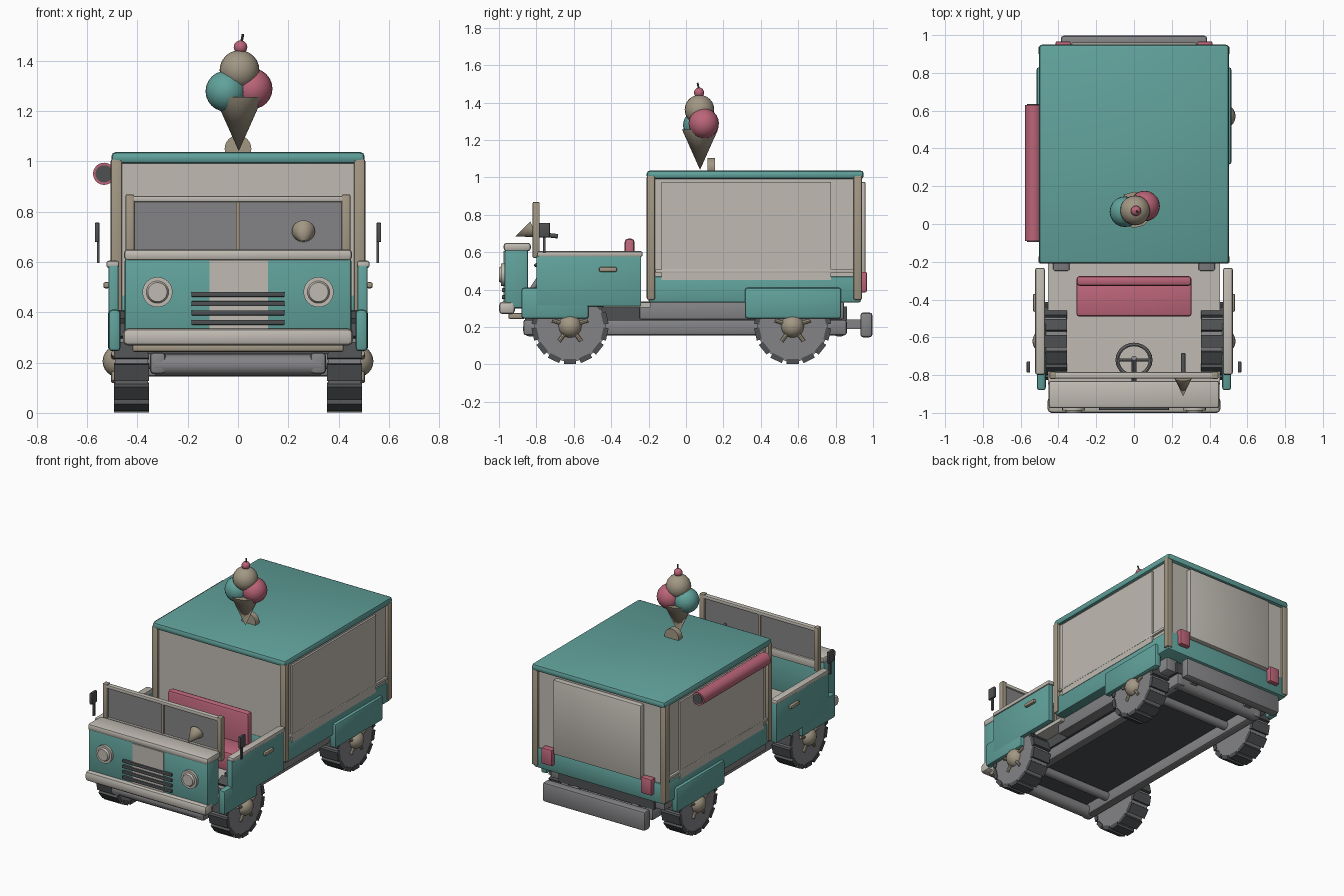
import bpy, bmesh, math
from mathutils import Vector, Matrix

if "Cube" in bpy.data.objects:
    bpy.data.objects.remove(bpy.data.objects["Cube"])


def material(name, r, g, b):
    m = bpy.data.materials.new(name)
    m.use_nodes = True
    m.diffuse_color = (r, g, b, 1)
    bsdf = next(n for n in m.node_tree.nodes if n.type == "BSDF_PRINCIPLED")
    bsdf.inputs["Base Color"].default_value = (r, g, b, 1)
    bsdf.inputs["Roughness"].default_value = 0.8
    return m


TEAL = material("teal", 0.12, 0.36, 0.33)
CREAM = material("off_white", 0.53, 0.50, 0.45)
BEIGE = material("beige", 0.36, 0.31, 0.23)
PINK = material("pink", 0.50, 0.13, 0.19)
GREY = material("grey", 0.23, 0.23, 0.24)
DARK = material("dark_grey", 0.075, 0.08, 0.085)


def finish(name, bm, mat):
    bmesh.ops.recalc_face_normals(bm, faces=bm.faces)
    me = bpy.data.meshes.new(name)
    bm.to_mesh(me)
    bm.free()
    me.materials.append(mat)
    ob = bpy.data.objects.new(name, me)
    bpy.context.collection.objects.link(ob)
    return ob


def box(name, x, y, z, mat, bevel=0.0):
    """Box from (low, high) ranges with rounded edges."""
    bm = bmesh.new()
    bmesh.ops.create_cube(bm, size=1)
    for v in bm.verts:
        for i, (lo, hi) in enumerate((x, y, z)):
            v.co[i] = (lo + hi) / 2 + v.co[i] * (hi - lo)
    if bevel:
        bmesh.ops.bevel(bm, geom=bm.edges[:], offset=bevel, segments=2,
                        profile=0.5, affect="EDGES")
    return finish(name, bm, mat)


def rod(name, a, b, r1, mat, r2=None, sides=24):
    """Cylinder or cone between two points."""
    a, b = Vector(a), Vector(b)
    bm = bmesh.new()
    bmesh.ops.create_cone(bm, cap_ends=True, segments=sides, radius1=r1,
                          radius2=r1 if r2 is None else r2, depth=(b - a).length)
    turn = (b - a).to_track_quat("Z", "Y").to_matrix().to_4x4()
    bm.transform(Matrix.Translation((a + b) / 2) @ turn)
    return finish(name, bm, mat)


def ball(name, at, r, mat):
    bm = bmesh.new()
    bmesh.ops.create_uvsphere(bm, u_segments=20, v_segments=12, radius=r)
    bm.transform(Matrix.Translation(at))
    return finish(name, bm, mat)


def pair(name, x, y, z, mat, bevel=0.0):
    """Mirrored boxes on both sides."""
    box("left_" + name, x, y, z, mat, bevel)
    box("right_" + name, (-x[1], -x[0]), y, z, mat, bevel)


# Cargo box
box("box_lower", (-0.495, 0.495), (-0.2, 0.935), (0.33, 0.47), TEAL, 0.012)
box("box_upper", (-0.485, 0.485), (-0.195, 0.925), (0.44, 1.0), CREAM)
box("roof", (-0.503, 0.503), (-0.21, 0.95), (0.99, 1.037), TEAL, 0.018)
pair("side_panel", (0.48, 0.498), (-0.13, 0.775), (0.45, 0.975), CREAM)
pair("side_trim", (0.48, 0.5), (-0.165, 0.9), (0.49, 0.508), CREAM, 0.004)
pair("front_post", (0.46, 0.506), (-0.21, -0.165), (0.345, 1.01), BEIGE, 0.01)
pair("rear_post", (0.46, 0.506), (0.895, 0.942), (0.345, 1.01), BEIGE, 0.01)
box("rear_door", (-0.33, 0.33), (0.91, 0.96), (0.47, 0.975), CREAM, 0.006)
pair("tail_light", (0.335, 0.415), (0.92, 0.967), (0.385, 0.495), PINK, 0.008)

# Rolled awning
rod("awning_roll", (-0.532, -0.09, 0.95), (-0.532, 0.63, 0.95), 0.044, PINK)
for y in (-0.09, 0.63):
    rod("awning_end", (-0.532, y - 0.004, 0.95), (-0.532, y + 0.004, 0.95), 0.034, DARK)

# Cab shell
box("cab_floor", (-0.455, 0.455), (-0.85, -0.19), (0.305, 0.33), CREAM)
box("nose", (-0.45, 0.45), (-0.97, -0.845), (0.3, 0.615), TEAL, 0.012)
box("nose_cap", (-0.453, 0.453), (-0.975, -0.83), (0.605, 0.65), CREAM, 0.015)
box("nose_panel", (-0.113, 0.12), (-0.975, -0.967), (0.335, 0.607), CREAM)
box("front_bumper", (-0.457, 0.457), (-1.0, -0.915), (0.268, 0.335), CREAM, 0.02)
box("bumper_valance", (-0.42, 0.42), (-0.95, -0.86), (0.242, 0.275), BEIGE, 0.01)
for i in range(4):
    z = 0.36 + i * 0.037
    box("grille_bar", (-0.185, 0.185), (-0.985, -0.965), (z - 0.01, z + 0.01), DARK, 0.004)
pair("door", (0.475, 0.515), (-0.8, -0.24), (0.31, 0.585), TEAL, 0.006)
pair("door_rail", (0.472, 0.523), (-0.797, -0.232), (0.575, 0.605), CREAM, 0.01)
pair("door_handle", (0.51, 0.535), (-0.465, -0.37), (0.495, 0.52), BEIGE, 0.008)
pair("front_fender", (0.467, 0.514), (-0.88, -0.52), (0.245, 0.41), TEAL, 0.014)
pair("rear_fender", (0.467, 0.516), (0.315, 0.83), (0.245, 0.41), TEAL, 0.014)

# Windscreen
box("windscreen_glass", (-0.42, 0.42), (-0.804, -0.796), (0.6, 0.845), GREY)
pair("windscreen_post", (0.412, 0.447), (-0.82, -0.782), (0.57, 0.868), BEIGE, 0.006)
box("windscreen_top", (-0.43, 0.43), (-0.818, -0.784), (0.838, 0.862), CREAM, 0.006)
box("windscreen_base", (-0.43, 0.43), (-0.818, -0.784), (0.585, 0.64), CREAM, 0.006)
box("windscreen_divider", (-0.008, 0.008), (-0.812, -0.788), (0.62, 0.845), BEIGE)

# Seat
box("seat_cushion", (-0.305, 0.305), (-0.49, -0.3), (0.33, 0.46), PINK, 0.015)
box("seat_back", (-0.305, 0.305), (-0.328, -0.275), (0.33, 0.672), PINK, 0.018)

# Steering wheel
bpy.ops.mesh.primitive_torus_add(location=(0, -0.72, 0.56), rotation=(0.35, 0, 0),
                                 major_radius=0.088, minor_radius=0.01,
                                 major_segments=24, minor_segments=8)
wheel_ring = bpy.context.object
wheel_ring.name = "steering_wheel"
wheel_ring.data.materials.append(GREY)
rod("steering_column", (0, -0.85, 0.36), (0, -0.71, 0.575), 0.014, GREY, sides=12)
rod("steering_spoke", (-0.085, -0.72, 0.56), (0.085, -0.72, 0.56), 0.008, GREY, sides=8)

# Horn and wing mirrors
rod("horn", (0.26, -0.815, 0.722), (0.26, -0.912, 0.685), 0.046, BEIGE, 0.0)
rod("horn_stem", (0.26, -0.82, 0.7), (0.26, -0.685, 0.685), 0.012, DARK, sides=12)
pair("mirror", (0.55, 0.569), (-0.787, -0.727), (0.678, 0.757), DARK, 0.006)
pair("mirror_arm", (0.55, 0.561), (-0.765, -0.75), (0.595, 0.69), DARK)

# Headlights
for x in (-0.32, 0.32):
    rod("headlight_ring", (x, -0.965, 0.48), (x, -0.988, 0.48), 0.06, CREAM)
    rod("headlight_lens", (x, -0.985, 0.48), (x, -1.0, 0.48), 0.046, CREAM, 0.038)

# Chassis
box("floor_pan", (-0.36, 0.36), (-0.86, 0.86), (0.235, 0.31), DARK)
pair("chassis_rail", (0.287, 0.35), (-0.87, 0.86), (0.155, 0.24), GREY, 0.015)
pair("sill", (0.34, 0.43), (-0.25, 0.845), (0.24, 0.335), GREY, 0.01)
for y in (-0.83, 0.82):
    rod("cross_tube", (-0.33, y, 0.19), (0.33, y, 0.19), 0.042, GREY)
pair("rear_bracket", (0.2, 0.25), (0.83, 0.95), (0.19, 0.24), GREY)
box("rear_bumper", (-0.387, 0.387), (0.932, 0.997), (0.145, 0.277), GREY, 0.015)

# Wheels with tread blocks, hub and spokes
R, Z = 0.19, 0.205
for y in (-0.62, 0.57):
    rod("axle", (-0.4, y, Z), (0.4, y, Z), 0.03, GREY, sides=12)
    for s in (-1, 1):
        rod("tyre", (s * 0.358, y, Z), (s * 0.488, y, Z), R, GREY, sides=32)
        bm = bmesh.new()
        count = 14
        for i in range(count):
            turn = Matrix.Rotation(math.tau * i / count, 4, "X")
            place = Matrix.Translation((s * 0.423, y, Z)) @ turn
            bmesh.ops.create_cube(bm, size=1, matrix=place
                                  @ Matrix.Translation((0, 0, R))
                                  @ Matrix.Diagonal((0.138, 0.066, 0.028, 1)))
        finish("tyre_tread", bm, DARK)
        ball("hub", (s * 0.475, y, Z), 0.063, BEIGE)
        for i in range(5):
            a = math.tau * i / 5 + math.pi / 2
            rod("wheel_spoke", (s * 0.493, y, Z),
                (s * 0.493, y + 0.1 * math.cos(a), Z + 0.1 * math.sin(a)),
                0.011, BEIGE, sides=8)

# Ice cream sign on the roof
rod("sign_base", (0, 0.115, 1.05), (0, 0.155, 1.05), 0.053, BEIGE)
rod("sign_cone", (0.003, 0.075, 1.04), (0.003, 0.075, 1.255), 0.0, BEIGE, 0.096, 12)
ball("teal_scoop", (-0.048, 0.065, 1.278), 0.081, TEAL)
ball("pink_scoop", (0.056, 0.095, 1.288), 0.081, PINK)
ball("cream_scoop", (0.006, 0.072, 1.362), 0.079, BEIGE)
ball("cherry", (0.01, 0.07, 1.453), 0.027, PINK)
rod("cherry_stem", (0.012, 0.07, 1.465), (0.02, 0.062, 1.505), 0.005, DARK, sides=8)

# Smooth rounded surfaces, keep hard edges
bpy.ops.object.select_all(action="DESELECT")
for ob in bpy.context.collection.objects:
    if ob.type == "MESH":
        ob.select_set(True)
        bpy.context.view_layer.objects.active = ob
bpy.ops.object.shade_smooth_by_angle(angle=math.radians(35))
